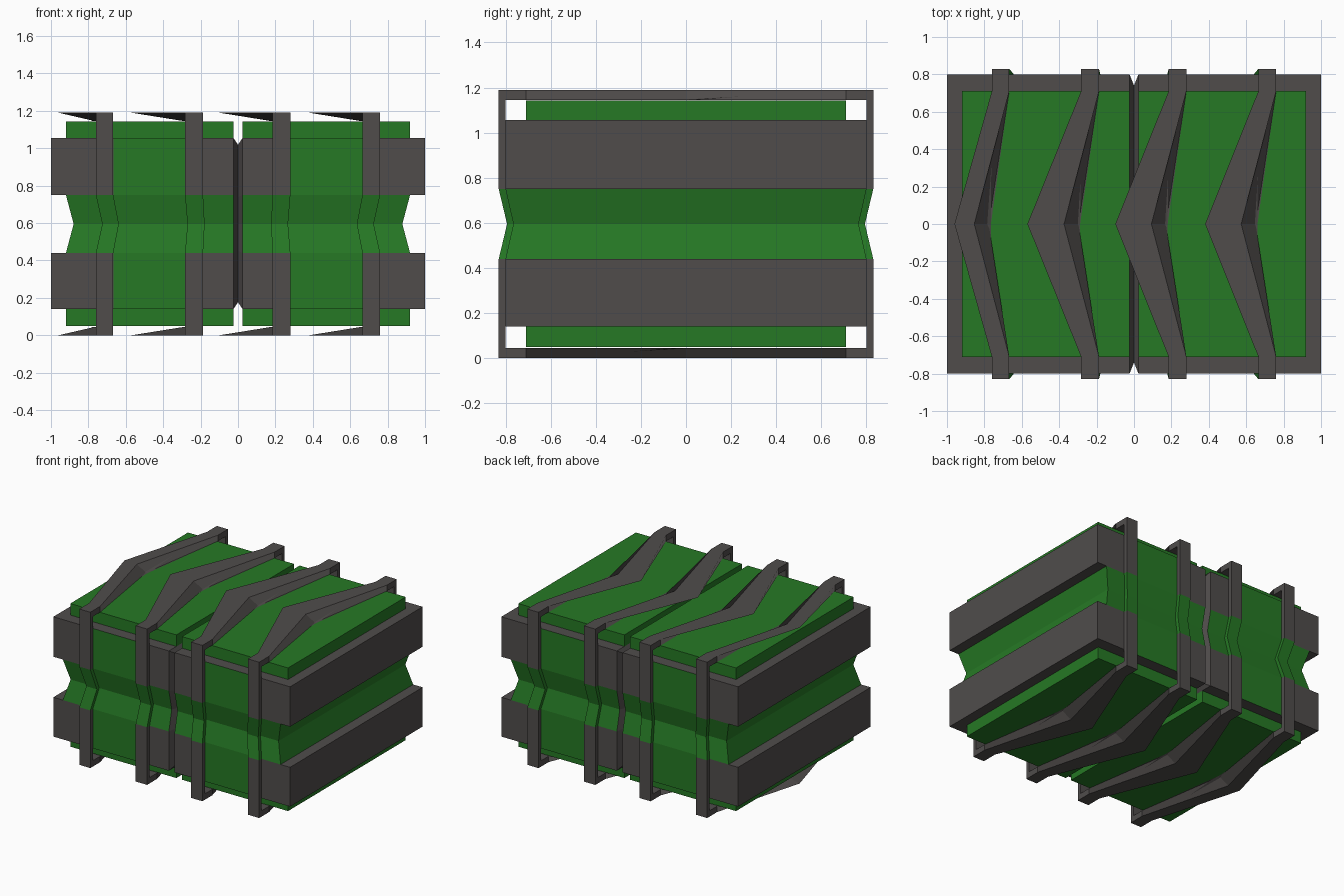
import bpy, bmesh
from mathutils import Vector

if "Cube" in bpy.data.objects:
    bpy.data.objects.remove(bpy.data.objects["Cube"])

MID = 0.595          # mid height, everything mirrors about it
PINCH = 0.955        # inward scale at the waist groove


def material(name, rgb):
    m = bpy.data.materials.new(name)
    m.diffuse_color = (*rgb, 1)
    m.use_nodes = True
    m.node_tree.nodes["Principled BSDF"].inputs["Base Color"].default_value = m.diffuse_color
    return m


GREY = material("dark_grey", (0.08, 0.073, 0.071))
GREEN = material("green", (0.019, 0.19, 0.018))


def finish(bm, name, mirror=(False, False, False)):
    bmesh.ops.recalc_face_normals(bm, faces=bm.faces)
    me = bpy.data.meshes.new(name)
    bm.to_mesh(me)
    bm.free()
    me.materials.append(GREY)
    me.materials.append(GREEN)
    ob = bpy.data.objects.new(name, me)
    bpy.context.collection.objects.link(ob)
    if any(mirror):
        mod = ob.modifiers.new("mirror", 'MIRROR')
        mod.use_axis = mirror
    return ob


def box(name, lo, hi, mat):
    bm = bmesh.new()
    lo, hi = Vector(lo), Vector(hi)
    bmesh.ops.create_cube(bm, size=1)
    for v in bm.verts:
        v.co = (lo + hi) / 2 + v.co * (hi - lo)
    for f in bm.faces:
        f.material_index = mat
    return finish(bm, name)


# Main body: waisted section lofted along x, mirrored to the other half
side = [(0.8, 0.14), (0.8, 0.44), (0.765, MID), (0.8, 0.75), (0.8, 1.055)]
section = side + [(-y, z) for y, z in reversed(side)]
bm = bmesh.new()
rings = []
for x in (0, 0.024, 0.28, 0.665, 0.92):
    ring = []
    for y, z in section:
        if x == 0:       # bottom of the V-groove between the halves
            y, z = y * 0.925, MID + (z - MID) * 0.92
        ring.append(bm.verts.new((x * PINCH if abs(z - MID) < 1e-4 and x > 0.1 else x, y, z)))
    rings.append(ring)
for k in range(4):
    a, b = rings[k], rings[k + 1]
    for i in range(10):
        j = (i + 1) % 10
        f = bm.faces.new((a[i], a[j], b[j], b[i]))
        waist = i in (1, 2, 6, 7) and k > 0
        panel = k == 2 and i not in (4, 9)
        f.material_index = int(waist or panel)
end = rings[-1]
for i in range(4):
    f = bm.faces.new((end[i], end[i + 1], end[8 - i], end[9 - i]))
    f.material_index = int(i in (1, 2))
finish(bm, "body", (True, False, False))

# End bars and top / bottom plates
for s, sn in ((1, "right"), (-1, "left")):
    def span(a, b):
        return min(s * a, s * b), max(s * a, s * b)
    x0, x1 = span(0.92, 1.0)
    p0, p1 = span(0.024, 0.92)
    for z0, z1, zn in ((0.14, 0.44, "lower"), (0.75, 1.055, "upper")):
        box(f"{sn}_{zn}_end_bar", (x0, -0.8, z0), (x1, 0.8, z1), 0)
    for z0, z1, zn in ((0.05, 0.14, "bottom"), (1.055, 1.143, "top")):
        box(f"{sn}_{zn}_plate", (p0, -0.71, z0), (p1, 0.71, z1), 1)


# Straps: closed bands around the body with chevrons above and below
def strap(name, a, b, tip):
    # station = outer left, outer right, inner right, inner left
    def flat(yo, zo, yi, zi, s=1):
        return [(a * s, yo, zo), (b * s, yo, zo), (b * s, yi, zi), (a * s, yi, zi)]
    peak = [(tip, 0, 1.19), (b - 0.187, 0, 1.19), (b - 0.11, 0, 1.145), (a - 0.005, 0, 1.145)]
    quarter = [peak,
               flat(0.71, 1.19, 0.71, 1.145),
               flat(0.83, 1.19, 0.8, 1.145),
               flat(0.83, 0.75, 0.8, 0.75)]
    waist = flat(0.793, MID, 0.763, MID, PINCH)

    def flip_z(st):
        return [(x, y, 2 * MID - z) for x, y, z in st]

    def flip_y(st):
        return [(x, -y, z) for x, y, z in st]
    half = quarter + [waist] + [flip_z(st) for st in reversed(quarter)]
    loop = half + [flip_y(st) for st in reversed(half[1:-1])]
    bm = bmesh.new()
    vs = [[bm.verts.new(p) for p in st] for st in loop]
    n = len(vs)
    for k in range(n):
        p, q = vs[k], vs[(k + 1) % n]
        for i in range(4):
            j = (i + 1) % 4
            f = bm.faces.new((p[i], p[j], q[j], q[i]))
            f.material_index = int(k in (3, 4, 11, 12))
    finish(bm, name)


for i, (a, b, tip) in enumerate(((-0.76, -0.667, -0.96), (-0.283, -0.187, -0.57),
                                 (0.185, 0.28, -0.1), (0.665, 0.76, 0.38))):
    strap(f"strap_{i + 1}", a, b, tip)
